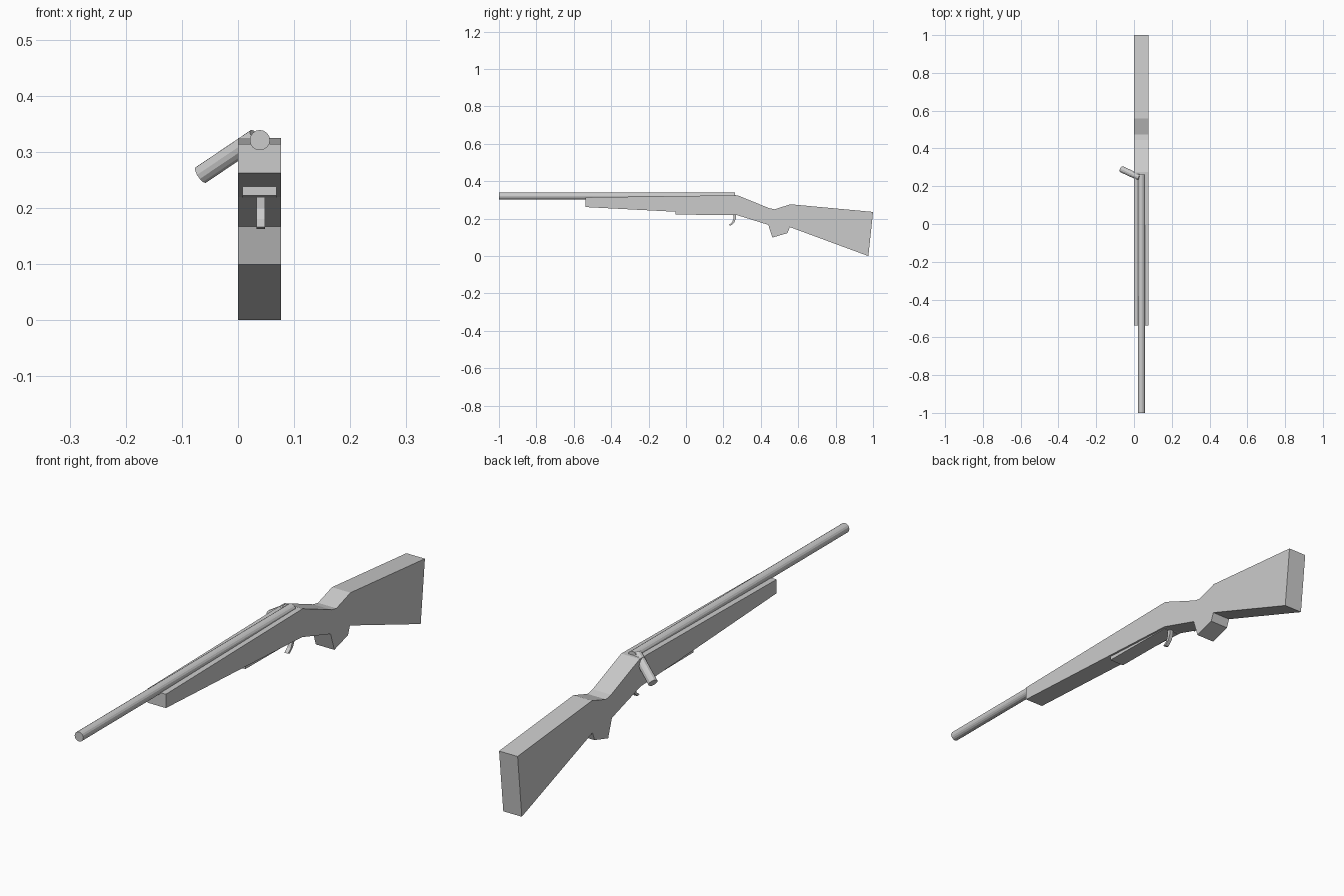
import bpy, bmesh
from mathutils import Vector

if "Cube" in bpy.data.objects:
    bpy.data.objects.remove(bpy.data.objects["Cube"])


def extrude_profile(name, pts, x0, x1):
    """Extrude a side outline of (y, z) points from x0 to x1."""
    bm = bmesh.new()
    face = bm.faces.new([bm.verts.new((x0, y, z)) for y, z in pts])
    new = bmesh.ops.extrude_face_region(bm, geom=[face])["geom"]
    verts = [v for v in new if isinstance(v, bmesh.types.BMVert)]
    bmesh.ops.translate(bm, verts=verts, vec=(x1 - x0, 0, 0))
    bmesh.ops.recalc_face_normals(bm, faces=bm.faces)
    mesh = bpy.data.meshes.new(name)
    bm.to_mesh(mesh)
    bm.free()
    obj = bpy.data.objects.new(name, mesh)
    bpy.context.collection.objects.link(obj)
    return obj


def rod(name, start, end, radius, sides):
    """Flat-shaded cylinder between two points."""
    a, b = Vector(start), Vector(end)
    bpy.ops.mesh.primitive_cylinder_add(vertices=sides, radius=radius,
                                        depth=(b - a).length, location=(a + b) / 2)
    obj = bpy.context.object
    obj.name = name
    obj.rotation_euler = (b - a).to_track_quat('Z', 'Y').to_euler()
    return obj


# Wooden stock with grip and butt
extrude_profile("stock", [
    (-0.538, 0.262), (-0.055, 0.237), (0.27, 0.220), (0.44, 0.167),
    (0.462, 0.099), (0.543, 0.123), (0.555, 0.155), (0.975, 0.0),
    (1.0, 0.236), (0.558, 0.277), (0.475, 0.250), (0.445, 0.256),
    (0.275, 0.325), (0.25, 0.325), (-0.538, 0.314)], 0.0, 0.077)

# Plate under the receiver
extrude_profile("bottom_plate", [
    (-0.055, 0.222), (0.26, 0.219), (0.26, 0.24), (-0.055, 0.245)], 0.008, 0.069)

# Curved trigger
extrude_profile("trigger", [
    (0.252, 0.226), (0.254, 0.200), (0.246, 0.180), (0.228, 0.166),
    (0.240, 0.163), (0.258, 0.180), (0.268, 0.202), (0.267, 0.226)], 0.033, 0.048)

# Barrel and bolt handle
rod("barrel", (0.039, -1.0, 0.321), (0.039, 0.262, 0.321), 0.018, 16)
rod("bolt_handle", (0.032, 0.245, 0.325), (-0.066, 0.290, 0.259), 0.017, 12)
